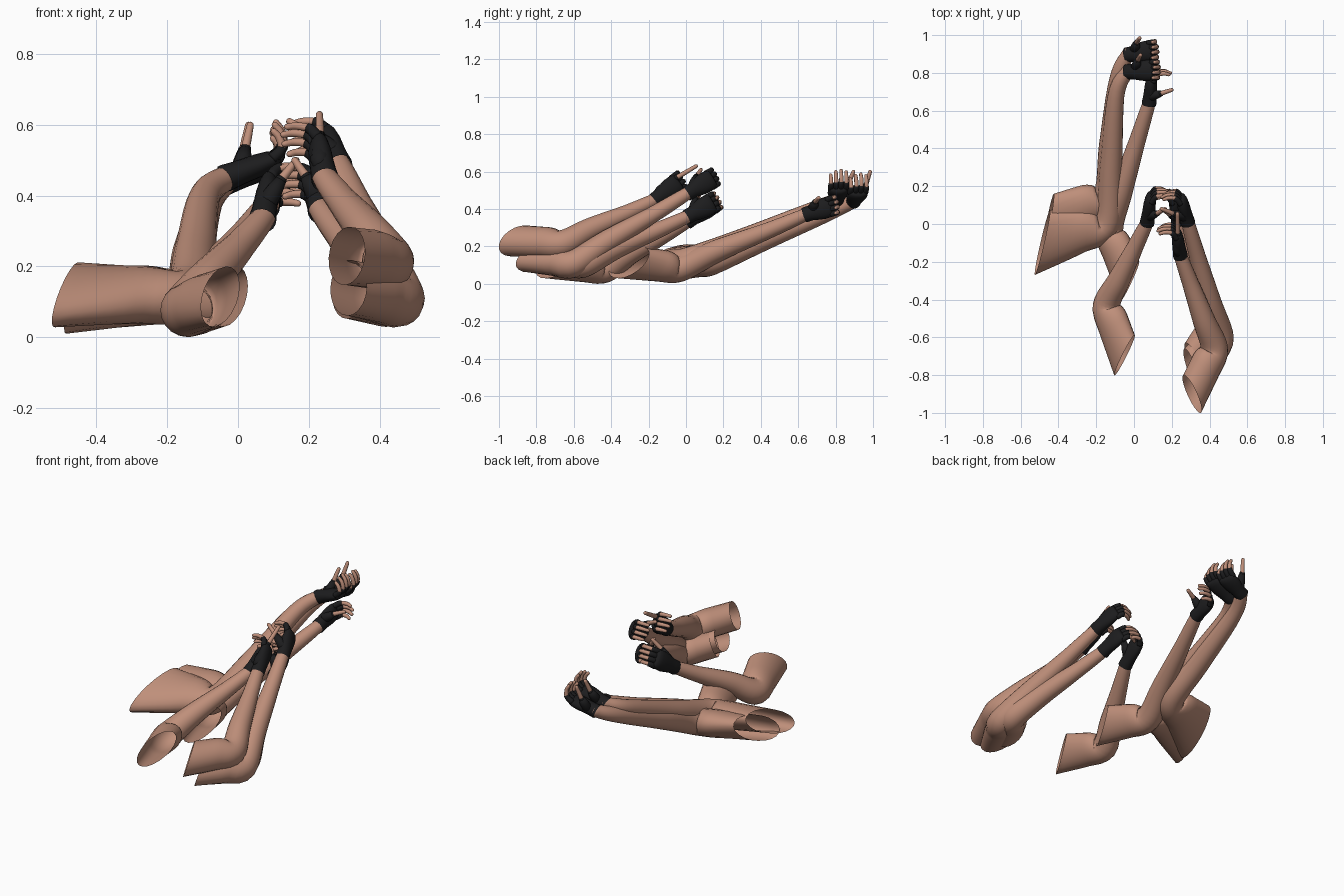
import bpy, bmesh, math
from mathutils import Vector as V

if "Cube" in bpy.data.objects:
    bpy.data.objects.remove(bpy.data.objects["Cube"])


def material(name, col):
    m = bpy.data.materials.new(name)
    m.diffuse_color = (*col, 1)
    m.use_nodes = True
    m.node_tree.nodes["Principled BSDF"].inputs["Base Color"].default_value = m.diffuse_color
    return m


SKIN = material("skin", (0.52, 0.275, 0.195))
GLOVE = material("black_glove", (0.012, 0.012, 0.013))
SIDES = 20


def loft(bm, rings, sides, cap_start=False, cap_end=False):
    """Skin a row of elliptical rings, each (centre, axis a, axis b)."""
    loops = []
    for c, a, b in rings:
        loops.append([bm.verts.new(c + a * math.cos(t) + b * math.sin(t))
                      for t in (2 * math.pi * i / sides for i in range(sides))])
    for l0, l1 in zip(loops, loops[1:]):
        for i in range(sides):
            j = (i + 1) % sides
            bm.faces.new((l0[i], l0[j], l1[j], l1[i]))
    if cap_start:
        bm.faces.new(loops[0][::-1])
    if cap_end:
        bm.faces.new(loops[-1])


def finish(bm, name, mat):
    bmesh.ops.recalc_face_normals(bm, faces=bm.faces)
    me = bpy.data.meshes.new(name)
    bm.to_mesh(me)
    bm.free()
    for p in me.polygons:
        p.use_smooth = True
    me.materials.append(mat)
    ob = bpy.data.objects.new(name, me)
    bpy.context.collection.objects.link(ob)
    return ob


def spline(pts, rad, steps):
    """Smooth curve through pts, returning (point, radius) samples."""
    p = [pts[0] * 2 - pts[1]] + pts + [pts[-1] * 2 - pts[-2]]
    out = []
    for i in range(1, len(p) - 2):
        for s in range(steps):
            t = s / steps
            q = 0.5 * (2 * p[i] + (p[i + 1] - p[i - 1]) * t
                       + (2 * p[i - 1] - 5 * p[i] + 4 * p[i + 1] - p[i + 2]) * t * t
                       + (3 * p[i] - p[i - 1] - 3 * p[i + 1] + p[i + 2]) * t ** 3)
            out.append((q, rad[i - 1] + (rad[i] - rad[i - 1]) * t))
    return out + [(pts[-1], rad[-1])]


def tube(samples, up):
    """Round rings along samples, oriented with the given up direction."""
    rings = []
    for i, (q, r) in enumerate(samples):
        d = (samples[min(i + 1, len(samples) - 1)][0] - samples[max(i - 1, 0)][0]).normalized()
        a = d.cross(up).normalized()
        rings.append((q, a * r, a.cross(d) * r))
    return rings


def make_digit(glove, skin, pts, side, r):
    """Gloved base and bare rounded tip of one finger or thumb."""
    s = spline(pts, [r * 1.15, r * 1.05, r * 0.95, r * 0.8], 5)
    d = (s[-1][0] - s[-2][0]).normalized()
    s += [(s[-1][0] + d * r * 0.45, r * 0.6), (s[-1][0] + d * r * 0.7, r * 0.2)]
    n = 7
    loft(glove, tube([(q, w * 1.22) for q, w in s[:n]], side), 10, True, True)
    loft(skin, tube(s[n - 2:], side), 10, True, True)


def make_arm(tag, e1, e2, hz, tilt, elbow, via, wrist, knuckle, palm, thumb):
    e1, e2, elbow, wrist, knuckle, palm, thumb = (
        V(x) for x in (e1, e2, elbow, wrist, knuckle, palm, thumb))
    hand_dir = (knuckle - wrist).normalized()
    # arm tube, flaring into the slanted open sleeve end
    centre = (e1 + e2) / 2
    pts = [centre, centre.lerp(elbow, 0.6), elbow]
    pts += [V(v) for v in via] or [elbow.lerp(wrist, 0.3) + V((0, 0, 0.008)), elbow.lerp(wrist, 0.7)]
    pts += [wrist, wrist + hand_dir * 0.012]
    rad = [0.085, 0.085, 0.073, 0.060, 0.044, 0.034, 0.028]
    rings = tube(spline(pts, rad, 6), V((0, 0, 1)))
    oa, ob = (e2 - e1) / 2, V((*tilt, hz))
    if oa.dot(rings[0][1]) < 0:
        oa = -oa
    if ob.dot(rings[0][2]) < 0:
        ob = -ob
    n = 11
    for i in range(n):
        t = i / n
        c, a, b = rings[i]
        rings[i] = (c, oa.lerp(a, t), ob.lerp(b, t))
    bm = bmesh.new()
    loft(bm, rings, SIDES)
    finish(bm, tag + "_arm", SKIN)

    # glove palm
    length = (knuckle - wrist).length
    n_ = (palm - hand_dir * palm.dot(hand_dir)).normalized()
    s_ = n_.cross(hand_dir)
    sign = 1 if (thumb - wrist).dot(s_) > 0 else -1
    glove, skin = bmesh.new(), bmesh.new()
    profile = [(-0.06, 0.040, 0.038), (0.0, 0.041, 0.039), (0.2, 0.041, 0.036),
               (0.4, 0.048, 0.034), (0.65, 0.055, 0.033), (0.88, 0.055, 0.029),
               (1.0, 0.050, 0.023), (1.06, 0.040, 0.013)]
    loft(glove, [(wrist + hand_dir * length * t - n_ * 0.006 * t, s_ * a, n_ * b)
                 for t, a, b in profile], SIDES, False, True)

    # four curled fingers
    for k, size in enumerate((0.98, 1.08, 1.02, 0.84)):
        p = knuckle + s_ * sign * (0.041 - 0.0273 * k) - hand_dir * 0.012
        path = [p]
        for seg, ang in ((0.044, 22), (0.038, 66 + 4 * k), (0.030, 95 + 4 * k)):
            g = math.radians(ang)
            p = p + (hand_dir * math.cos(g) + n_ * math.sin(g)) * seg * size
            path.append(p)
        make_digit(glove, skin, path, s_, 0.0115)

    # thumb with a thick gloved root
    root = wrist + hand_dir * length * 0.35 + s_ * sign * 0.022 + n_ * 0.006
    bend = root.lerp(thumb, 0.45) + s_ * sign * 0.008
    loft(glove, tube([(root - (bend - root) * 0.3, 0.018), (root, 0.028),
                      (root.lerp(bend, 0.5), 0.024), (bend, 0.0165)], n_), 12, True, True)
    make_digit(glove, skin, [root.lerp(bend, 0.6), bend, bend.lerp(thumb, 0.5), thumb], n_, 0.0125)
    finish(glove, tag + "_glove", GLOVE)
    finish(skin, tag + "_fingertips", SKIN)


# rear group: two reaching arms with palms up, one arm with palm inward
make_arm("rear_near", (-0.525, -0.27, 0.06), (-0.445, 0.075, 0.18), 0.07, (0.01, 0),
         (-0.145, 0.0, 0.12), [(-0.122, 0.3, 0.235), (-0.095, 0.68, 0.395)],
         (-0.035, 0.805, 0.45), (0.105, 0.815, 0.51), (0, 0, 1), (0.035, 0.895, 0.60))
make_arm("rear_far", (-0.49, -0.18, 0.045), (-0.425, 0.16, 0.17), 0.075, (0.01, 0),
         (-0.145, 0.15, 0.125), [(-0.125, 0.42, 0.24), (-0.088, 0.76, 0.38)],
         (-0.035, 0.895, 0.44), (0.095, 0.92, 0.49), (0, 0, 1), (0.03, 0.985, 0.60))
make_arm("rear_inner", (-0.075, -0.41, 0.085), (0.028, -0.2, 0.145), 0.08, (0, 0.025),
         (-0.13, -0.03, 0.085), [], (0.08, 0.64, 0.37), (0.10, 0.775, 0.415),
         (1, 0.1, 0), (0.20, 0.71, 0.46))

# front group: one arm on the left, three on the right
make_arm("front_left", (-0.105, -0.8, 0.085), (0.005, -0.59, 0.145), 0.08, (0, 0.025),
         (-0.145, -0.43, 0.08), [], (0.07, 0.01, 0.335), (0.095, 0.145, 0.43),
         (1, 0, 0), (0.165, 0.08, 0.5))
make_arm("front_right_top", (0.355, -1.0, 0.21), (0.26, -0.8, 0.25), 0.08, (0.02, 0.015),
         (0.425, -0.66, 0.215), [], (0.245, -0.165, 0.45), (0.22, -0.045, 0.54),
         (-1, 0, 0.1), (0.23, 0.055, 0.63))
make_arm("front_right_outer", (0.36, -0.91, 0.115), (0.265, -0.66, 0.165), 0.075, (0.02, 0.015),
         (0.455, -0.6, 0.11), [], (0.285, 0.01, 0.485), (0.245, 0.135, 0.56),
         (-1, 0, 0), (0.145, 0.08, 0.61))
make_arm("front_right_low", (0.36, -0.8, 0.11), (0.27, -0.63, 0.15), 0.075, (0.02, 0.015),
         (0.43, -0.54, 0.11), [], (0.235, 0.01, 0.36), (0.205, 0.135, 0.43),
         (-1, 0, 0), (0.16, 0.07, 0.50))
